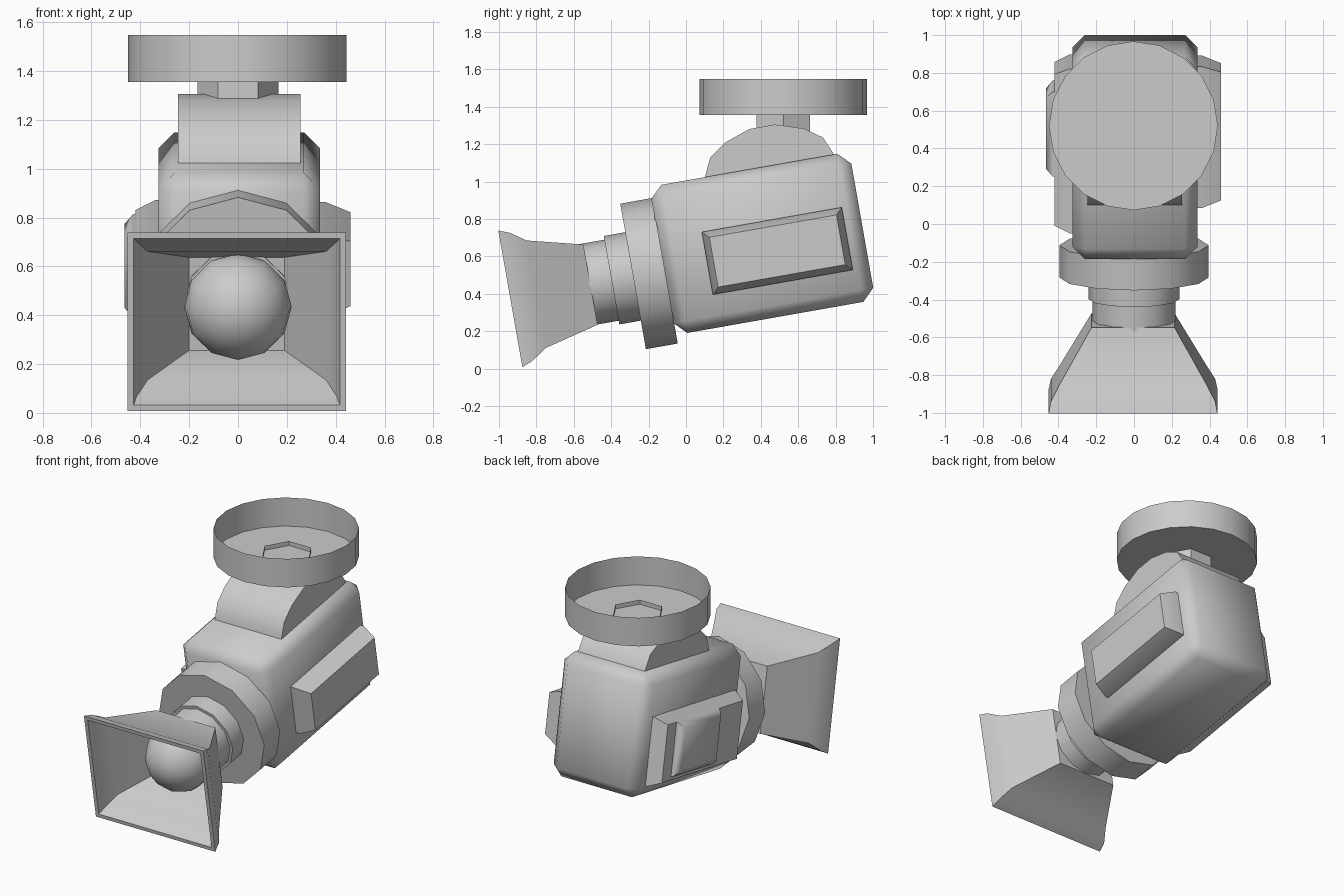
import bpy, bmesh, math
from mathutils import Matrix, Vector

if "Cube" in bpy.data.objects:
    bpy.data.objects.remove(bpy.data.objects["Cube"])

TILT = Matrix.Rotation(math.radians(10), 4, 'X')   # housing is pitched nose-down
ALONG = Matrix.Rotation(math.radians(90), 4, 'X')  # local z -> -y

grey = bpy.data.materials.new("grey")
grey.diffuse_color = (0.6, 0.6, 0.6, 1)
grey.use_nodes = True
grey.node_tree.nodes["Principled BSDF"].inputs["Base Color"].default_value = grey.diffuse_color


def finish(name, bm, tilt=True, smooth=50, fix=True):
    if fix:
        bmesh.ops.recalc_face_normals(bm, faces=bm.faces)
    if tilt:
        bm.transform(TILT)
    me = bpy.data.meshes.new(name)
    bm.to_mesh(me)
    bm.free()
    me.materials.append(grey)
    ob = bpy.data.objects.new(name, me)
    bpy.context.collection.objects.link(ob)
    bpy.ops.object.select_all(action='DESELECT')
    ob.select_set(True)
    bpy.context.view_layer.objects.active = ob
    bpy.ops.object.shade_smooth_by_angle(angle=math.radians(smooth))
    return ob


def loft(bm, rings, cap_start=True, cap_end=True):
    """Skin a list of equally long point rings."""
    vs = [[bm.verts.new(p) for p in r] for r in rings]
    n = len(vs[0])
    for a, b in zip(vs, vs[1:]):
        for i in range(n):
            bm.faces.new((a[i], a[(i + 1) % n], b[(i + 1) % n], b[i]))
    if cap_start:
        bm.faces.new(vs[0])
    if cap_end:
        bm.faces.new(vs[-1])


def circle(r, n, z, cx=0, cy=0, turn=0.0):
    return [(cx + r * math.cos(turn + i * math.tau / n),
             cy + r * math.sin(turn + i * math.tau / n), z) for i in range(n)]


def lens_part(name, r, y0, y1, v=0.535):
    """Twelve sided disc lying along the lens axis."""
    bm = bmesh.new()
    loft(bm, [circle(r, 12, 0), circle(r, 12, y1 - y0)])
    bm.transform(Matrix.Translation((0, y1, v)) @ ALONG)
    finish(name, bm)


def side_panel(name, x0, x1, x2, y, z, inset):
    """Raised panel: straight wall from x0 to x1, then chamfer to x2."""
    def rect(x, d):
        return [(x, y[0] + d, z[0] + d), (x, y[1] - d, z[0] + d),
                (x, y[1] - d, z[1] - d), (x, y[0] + d, z[1] - d)]
    bm = bmesh.new()
    loft(bm, [rect(x0, 0), rect(x1, 0), rect(x2, inset)])
    finish(name, bm)


# Main housing: chamfered box
bm = bmesh.new()
bmesh.ops.create_cube(bm, size=1)
bm.transform(Matrix.Translation((0.005, 0.518, 0.589))
             @ Matrix.Diagonal((0.66, 1.086, 0.804, 1)))
bmesh.ops.bevel(bm, geom=bm.edges[:], offset=0.065, segments=1,
                affect='EDGES', profile=0.5)
finish("housing", bm)

# Rounded hump on top of the housing
prof = [(0.26, 0.93), (0.277, 0.99), (0.324, 1.09), (0.417, 1.155),
        (0.555, 1.203), (0.695, 1.203), (0.843, 1.155), (0.936, 1.09),
        (0.978, 0.99), (0.99, 0.93)]
bm = bmesh.new()
loft(bm, [[(x, y, z) for y, z in prof] for x in (-0.245, 0.255)])
finish("top_hump", bm)

# Side panels and the small cover on the left one
side_panel("right_panel", 0.30, 0.36, 0.46, (0.21, 0.97), (0.365, 0.705), 0.035)
side_panel("left_panel", -0.30, -0.34, -0.42, (0.075, 0.96), (0.27, 0.715), 0.035)
side_panel("left_cover", -0.41, -0.43, -0.465, (0.374, 0.83), (0.33, 0.68), 0.035)

# Stepped lens barrel
lens_part("lens_flange", 0.395, -0.193, -0.02)
lens_part("lens_ring", 0.24, -0.31, -0.18)
lens_part("lens_tube", 0.22, -0.45, -0.30)

# Bulging front glass inside the hood
bm = bmesh.new()
bmesh.ops.create_uvsphere(bm, u_segments=12, v_segments=10, radius=0.22)
bm.transform(Matrix.Translation((0, -0.53, 0.535)) @ ALONG)
finish("front_glass", bm)


# Flared square lens hood with an inner wall
def hood_ring(y, w, h):
    return [(-0.005 + sx * w, y, 0.531 + sz * h)
            for sx, sz in ((-1, -1), (1, -1), (1, 1), (-1, 1))]


flare = [(-0.425, 0.22, 0.218), (-0.72, 0.39, 0.292),
         (-0.80, 0.435, 0.347), (-0.86, 0.447, 0.371)]
inner = [(y - (0.015 if y > -0.5 else 0), w - 0.025, h - 0.025)
         for y, w, h in reversed(flare)]
bm = bmesh.new()
loft(bm, [hood_ring(*f) for f in flare + inner])
finish("lens_hood", bm)

# Six sided post carrying the dish
bm = bmesh.new()
loft(bm, [circle(0.165, 6, z, 0, 0.52) for z in (1.2, 1.385)], cap_end=False)
finish("dish_post", bm, tilt=False)

# Open shallow dish
bm = bmesh.new()
loft(bm, [circle(0.447, 20, z, -0.003, 0.52) for z in (1.355, 1.548)], cap_end=False)
finish("dish", bm, tilt=False)
